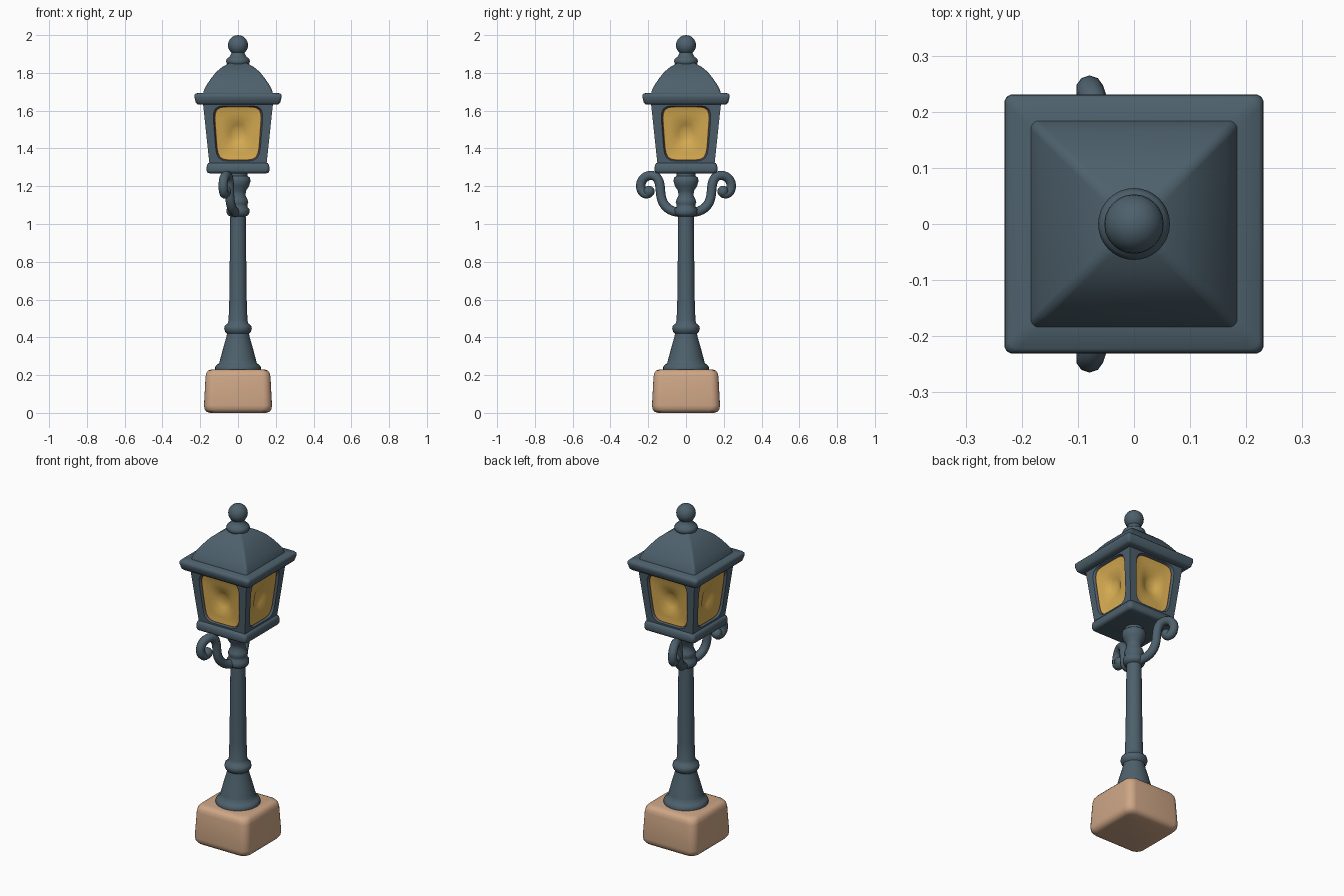
import bpy, bmesh, math
from mathutils import Vector, Matrix

if "Cube" in bpy.data.objects:
    bpy.data.objects.remove(bpy.data.objects["Cube"])


def material(name, rgb):
    m = bpy.data.materials.new(name)
    m.diffuse_color = (*rgb, 1)
    m.use_nodes = True
    m.node_tree.nodes["Principled BSDF"].inputs["Base Color"].default_value = m.diffuse_color
    return m


SLATE = material("slate_metal", (0.075, 0.118, 0.15))
STONE = material("tan_stone", (0.62, 0.385, 0.24))
GLASS = material("amber_glass", (0.69, 0.42, 0.085))
RIM = material("rust_rim", (0.36, 0.10, 0.025))


def finish(name, bm, mats, angle=40):
    bmesh.ops.remove_doubles(bm, verts=bm.verts, dist=0.0005)
    bmesh.ops.recalc_face_normals(bm, faces=bm.faces)
    me = bpy.data.meshes.new(name)
    bm.to_mesh(me)
    bm.free()
    for m in mats:
        me.materials.append(m)
    me.shade_smooth()
    me.set_sharp_from_angle(angle=math.radians(angle))
    ob = bpy.data.objects.new(name, me)
    bpy.context.collection.objects.link(ob)
    return ob


def loft(name, rings, mat, angle=40):
    """Skin a stack of equal-length point rings and cap both ends."""
    bm = bmesh.new()
    vs = [[bm.verts.new(p) for p in r] for r in rings]
    n = len(vs[0])
    for a, b in zip(vs, vs[1:]):
        for i in range(n):
            j = (i + 1) % n
            bm.faces.new((a[i], a[j], b[j], b[i]))
    bm.faces.new(vs[0][::-1])
    bm.faces.new(vs[-1])
    return finish(name, bm, [mat], angle)


def circle(r, z, n=32):
    return [(r * math.cos(2 * math.pi * i / n), r * math.sin(2 * math.pi * i / n), z)
            for i in range(n)]


def rounded_square(h, z, c, steps=5):
    pts = []
    for q in range(4):
        mid = math.pi / 4 + q * math.pi / 2
        cx = math.copysign(h - c, math.cos(mid))
        cy = math.copysign(h - c, math.sin(mid))
        for s in range(steps + 1):
            a = q * math.pi / 2 + s / steps * math.pi / 2
            pts.append((cx + c * math.cos(a), cy + c * math.sin(a), z))
    return pts


def lathe(name, profile, angle=50):
    return loft(name, [circle(r, z) for r, z in profile], SLATE, angle)


def square_stack(name, profile, mat, corner, angle=50):
    return loft(name, [rounded_square(h, z, corner) for h, z in profile], mat, angle)


# stone plinth
square_stack("stone_base", [(0.15, 0.0), (0.167, 0.006), (0.177, 0.02), (0.18, 0.04),
                            (0.172, 0.19), (0.168, 0.21), (0.158, 0.224), (0.14, 0.23)],
             STONE, 0.045)

# turned post with flared foot and collars
lathe("post", [(0.116, 0.215), (0.121, 0.225), (0.121, 0.243), (0.112, 0.255),
               (0.1, 0.262), (0.094, 0.285), (0.078, 0.345), (0.062, 0.4), (0.058, 0.42),
               (0.068, 0.43), (0.073, 0.445), (0.07, 0.462), (0.056, 0.472), (0.05, 0.49),
               (0.046, 0.6), (0.041, 1.04), (0.054, 1.046), (0.06, 1.058), (0.06, 1.078),
               (0.05, 1.09), (0.05, 1.105), (0.055, 1.115), (0.05, 1.13), (0.04, 1.15),
               (0.042, 1.175), (0.058, 1.2), (0.066, 1.225), (0.064, 1.245),
               (0.05, 1.255), (0.05, 1.29)])

# scroll arms, both swept slightly to the left
PATH = [(0.01, 1.06), (0.06, 1.06), (0.11, 1.085), (0.135, 1.14), (0.135, 1.2),
        (0.15, 1.255), (0.205, 1.262), (0.243, 1.225), (0.24, 1.165), (0.2, 1.15),
        (0.19, 1.175)]
for side, label in ((-1, "front"), (1, "back")):
    cu = bpy.data.curves.new("scroll_path", 'CURVE')
    cu.dimensions = '3D'
    cu.bevel_depth = 0.025
    cu.bevel_resolution = 3
    cu.use_fill_caps = True
    sp = cu.splines.new('NURBS')
    sp.points.add(len(PATH) - 1)
    for p, (y, z) in zip(sp.points, PATH):
        p.co = (-0.33 * y, side * y, z, 1)
    sp.use_endpoint_u = True
    sp.order_u = 4
    sp.resolution_u = 5
    tmp = bpy.data.objects.new("scroll_helper", cu)
    bpy.context.collection.objects.link(tmp)
    bpy.context.view_layer.update()
    me = bpy.data.meshes.new_from_object(tmp.evaluated_get(bpy.context.evaluated_depsgraph_get()))
    bpy.data.objects.remove(tmp)
    bm = bmesh.new()
    bm.from_mesh(me)
    # rounded knob closing the scroll
    bmesh.ops.create_uvsphere(bm, u_segments=14, v_segments=8, radius=0.03,
                              matrix=Matrix.Translation((-0.065, side * 0.196, 1.172)))
    for f in bm.faces:
        f.material_index = 0
    finish(label + "_scroll_arm", bm, [SLATE], 60)

# lantern tray
square_stack("lantern_tray", [(0.15, 1.268), (0.162, 1.272), (0.167, 1.283), (0.165, 1.312),
                              (0.158, 1.322), (0.145, 1.326)], SLATE, 0.02)

# lantern body: four framed panes with recessed, dished glass
Z0, Z1, H0, H1, N = 1.315, 1.645, 0.151, 0.186, 48


def pane_point(u, v, depth):
    t = (v + 1) / 2
    h = H0 + (H1 - H0) * t
    return Vector((u * h, -h + depth, Z0 + (Z1 - Z0) * t))


def pane_ring(su, sv, power, depth):
    pts = []
    for i in range(N):
        c, s = math.cos(2 * math.pi * i / N), math.sin(2 * math.pi * i / N)
        if power:
            k = (abs(c) ** power + abs(s) ** power) ** (-1 / power)
        else:
            k = 1 / max(abs(c), abs(s))
        pts.append(pane_point(su * c * k, sv * s * k, depth))
    return pts


# each row: width, height, roundness (0 = square), depth, material of the band inside
BANDS = [(1, 1, 0, 0, 0), (0.74, 0.885, 6, 0, 0), (0.72, 0.87, 6, 0.006, 0),
         (0.70, 0.855, 6, 0.012, 1), (0.675, 0.835, 6, 0.013, 2), (0.5, 0.62, 4, 0.017, 2),
         (0.34, 0.42, 3, 0.022, 2), (0.24, 0.28, 2, 0.034, 2), (0.12, 0.14, 2, 0.042, 2)]
bm = bmesh.new()
for q in range(4):
    rot = Matrix.Rotation(q * math.pi / 2, 3, 'Z')
    rings = [[bm.verts.new(rot @ p) for p in pane_ring(*b[:4])] for b in BANDS]
    for k in range(len(BANDS) - 1):
        for i in range(N):
            j = (i + 1) % N
            f = bm.faces.new((rings[k][i], rings[k][j], rings[k + 1][j], rings[k + 1][i]))
            f.material_index = BANDS[k][4]
    f = bm.faces.new(rings[-1])
    f.material_index = 2
bmesh.ops.remove_doubles(bm, verts=bm.verts, dist=0.0005)
bmesh.ops.holes_fill(bm, edges=[e for e in bm.edges if e.is_boundary], sides=0)
for f in bm.faces:
    if abs(f.normal.z) > 0.9 and len(f.verts) > 20 and f.calc_area() > 0.05:
        f.material_index = 0
body = finish("lantern_body", bm, [SLATE, RIM, GLASS], 40)

# eave slab and curved hipped roof
square_stack("roof_eave", [(0.19, 1.632), (0.214, 1.634), (0.223, 1.642), (0.231, 1.672),
                           (0.23, 1.684), (0.222, 1.692), (0.17, 1.694)], SLATE, 0.015)
square_stack("roof", [(0.186, 1.685), (0.18, 1.71), (0.165, 1.738), (0.142, 1.772),
                      (0.115, 1.805), (0.085, 1.83), (0.058, 1.846), (0.04, 1.856)],
             SLATE, 0.015)

# finial: collar, neck and ball
lathe("finial_collar", [(0.05, 1.835), (0.06, 1.85), (0.064, 1.862), (0.058, 1.876),
                        (0.045, 1.885), (0.036, 1.9), (0.032, 1.92)])
bm = bmesh.new()
bmesh.ops.create_uvsphere(bm, u_segments=24, v_segments=14, radius=0.053,
                          matrix=Matrix.Translation((0, 0, 1.947)))
finish("finial_ball", bm, [SLATE], 60)
